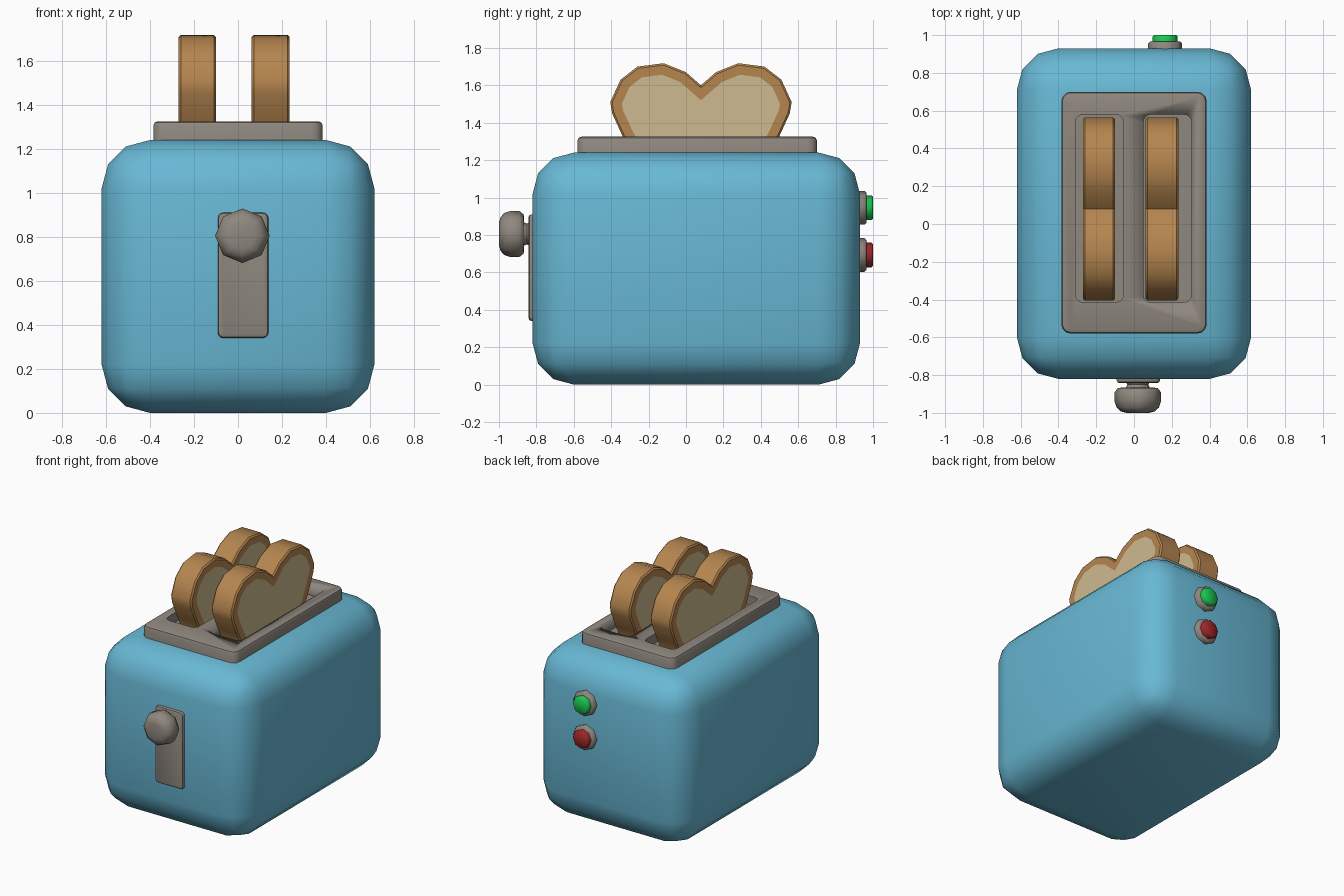
import bpy, bmesh, math
from mathutils import Vector

if "Cube" in bpy.data.objects:
    bpy.data.objects.remove(bpy.data.objects["Cube"])


def material(name, rgb):
    m = bpy.data.materials.new(name)
    m.diffuse_color = (*rgb, 1)
    m.use_nodes = True
    m.node_tree.nodes["Principled BSDF"].inputs["Base Color"].default_value = m.diffuse_color
    return m


BLUE = material("blue enamel", (0.138, 0.48, 0.66))
GREY = material("warm grey metal", (0.275, 0.246, 0.212))
CRUST = material("crust brown", (0.46, 0.235, 0.078))
CRUMB = material("bread crumb", (0.62, 0.49, 0.28))
GREEN = material("green button", (0.01, 0.58, 0.085))
RED = material("red button", (0.37, 0.02, 0.022))


def finish(bm, name, *mats, angle=35):
    bmesh.ops.recalc_face_normals(bm, faces=bm.faces[:])
    me = bpy.data.meshes.new(name)
    bm.to_mesh(me)
    bm.free()
    for m in mats:
        me.materials.append(m)
    ob = bpy.data.objects.new(name, me)
    bpy.context.collection.objects.link(ob)
    activate(ob)
    bpy.ops.object.shade_smooth_by_angle(angle=math.radians(angle))
    return ob


def activate(ob):
    bpy.ops.object.select_all(action='DESELECT')
    ob.select_set(True)
    bpy.context.view_layer.objects.active = ob


def box(lo, hi):
    bm = bmesh.new()
    bmesh.ops.create_cube(bm, size=1)
    lo, hi = Vector(lo), Vector(hi)
    for v in bm.verts:
        v.co = Vector([lo[i] + (v.co[i] + 0.5) * (hi[i] - lo[i]) for i in range(3)])
    return bm


def bevel(bm, edges, width, segments):
    bmesh.ops.bevel(bm, geom=edges, offset=width, offset_type='OFFSET',
                    segments=segments, profile=0.5, affect='EDGES')


def edges_along(bm, axis):
    return [e for e in bm.edges
            if abs((e.verts[0].co - e.verts[1].co).normalized()[axis]) > 0.99]


def plate(lo, hi, axis, top, corner, rim):
    """Box with corners rounded around an axis and a soft rim at one end."""
    bm = box(lo, hi)
    bevel(bm, edges_along(bm, axis), corner, 3)
    if rim:
        bevel(bm, [e for e in bm.edges
                   if all(abs(v.co[axis] - top) < 1e-4 for v in e.verts)], rim, 2)
    return bm


def lathe_y(name, cx, cz, profile, mat, n=8):
    """Turned part around the y axis; profile is (radius, y) pairs."""
    bm = bmesh.new()
    rings = [[bm.verts.new((cx + r * math.cos(2 * math.pi * k / n), y,
                            cz + r * math.sin(2 * math.pi * k / n)))
              for k in range(n)] for r, y in profile]
    for a, b in zip(rings, rings[1:]):
        for k in range(n):
            bm.faces.new((a[k], a[(k + 1) % n], b[(k + 1) % n], b[k]))
    bm.faces.new(rings[0])
    bm.faces.new(rings[-1])
    return finish(bm, name, mat, angle=50)


# Rounded body
bm = box((-0.62, -0.82, 0), (0.62, 0.93, 1.24))
bevel(bm, bm.edges[:], 0.22, 3)
finish(bm, "body", BLUE)

# Top plate with two recessed slots
top = finish(plate((-0.385, -0.58, 1.20), (0.385, 0.70, 1.325), 2, 1.325, 0.05, 0.02),
             "top_plate", GREY)
for x0, x1 in ((-0.31, -0.055), (0.05, 0.305)):
    cutter = finish(plate((x0, -0.415, 1.255), (x1, 0.58, 1.5), 2, 1.5, 0.04, 0),
                    "slot_cutter", GREY)
    cutter.hide_render = True
    activate(top)
    mod = top.modifiers.new("slot", 'BOOLEAN')
    mod.operation, mod.solver, mod.object = 'DIFFERENCE', 'EXACT', cutter
    # keep the slot cut ahead of any smoothing modifier
    bpy.ops.object.modifier_apply(modifier=mod.name)
    bpy.data.objects.remove(cutter)

# Toast slices: mirrored half outline around y = 0.08
half = [(0.08, 1.67), (0.20, 1.718), (0.34, 1.70), (0.43, 1.63), (0.485, 1.51),
        (0.475, 1.45), (0.42, 1.33), (0.36, 1.22), (0.36, 1.0)]
outline = [(0, 1.60)] + half + [(-y, z) for y, z in reversed(half)]
for name, x0, x1 in (("toast_left", -0.27, -0.10), ("toast_right", 0.062, 0.235)):
    bm = bmesh.new()
    face = bm.faces.new([bm.verts.new((x0, 0.08 + y, z)) for y, z in outline])
    ext = bmesh.ops.extrude_face_region(bm, geom=[face], use_keep_orig=True)
    for v in ext["geom"]:
        if isinstance(v, bmesh.types.BMVert):
            v.co.x = x1
    bmesh.ops.recalc_face_normals(bm, faces=bm.faces[:])
    bevel(bm, [e for e in bm.edges
               if abs(e.verts[0].co.x - e.verts[1].co.x) < 1e-5], 0.01, 1)
    sides = [f for f in bm.faces if len(f.verts) > 8]
    bmesh.ops.inset_individual(bm, faces=sides, thickness=0.05, use_even_offset=True)
    for f in sides:
        f.material_index = 1
    finish(bm, name, CRUST, CRUMB)

# Lever track, stem and knob on the front
finish(plate((-0.092, -0.842, 0.34), (0.138, -0.78, 0.91), 1, -0.842, 0.025, 0.015),
       "lever_track", GREY)
lathe_y("lever_stem", 0.02, 0.805, [(0.07, -0.83), (0.055, -0.85), (0.07, -0.88)], GREY)
lathe_y("lever_knob", 0.02, 0.805,
        [(0.07, -0.865), (0.105, -0.868), (0.122, -0.89), (0.124, -0.935),
         (0.112, -0.972), (0.09, -0.992), (0.06, -1.0)], GREY)

# Buttons on the back
for name, z, mat in (("green_button", 0.945, GREEN), ("red_button", 0.693, RED)):
    lathe_y(name + "_base", 0.165, z,
            [(0.09, 0.91), (0.09, 0.955), (0.08, 0.965)], GREY)
    lathe_y(name, 0.165, z, [(0.066, 0.95), (0.066, 0.992), (0.058, 1.0)], mat)
